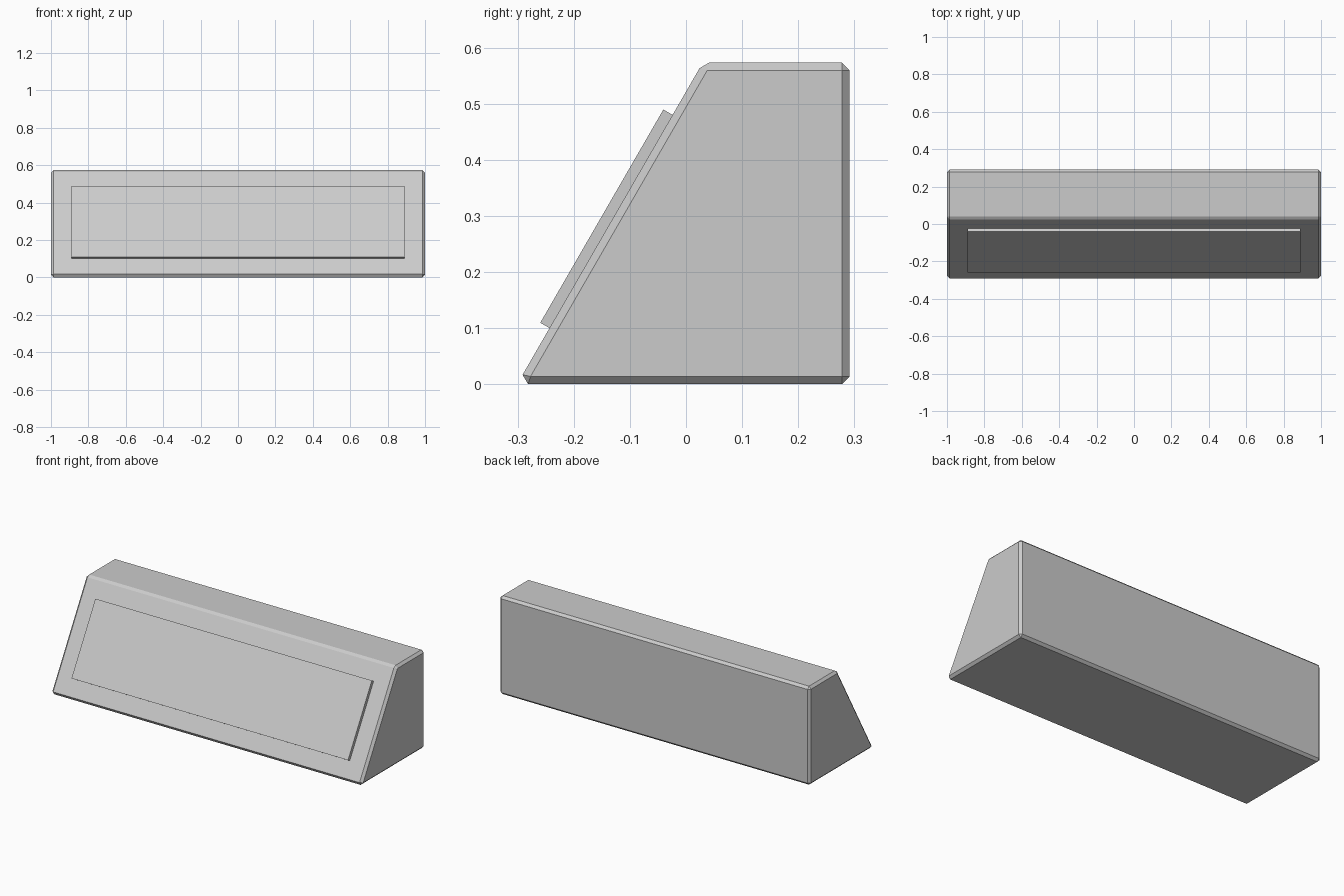
import bpy, bmesh

if "Cube" in bpy.data.objects:
    bpy.data.objects.remove(bpy.data.objects["Cube"])

SLOPE = 3 ** 0.5          # front face leans back at 60 degrees
TOE = -0.301              # y where the front slope meets the ground


def prism(name, profile, half_width, bevel=0.0):
    """Extrude a (y, z) profile along x, optionally chamfering every edge."""
    bm = bmesh.new()
    base = bm.faces.new([bm.verts.new((-half_width, y, z)) for y, z in profile])
    ext = bmesh.ops.extrude_face_region(bm, geom=[base])
    verts = [v for v in ext["geom"] if isinstance(v, bmesh.types.BMVert)]
    bmesh.ops.translate(bm, verts=verts, vec=(2 * half_width, 0, 0))
    bmesh.ops.recalc_face_normals(bm, faces=bm.faces[:])
    if bevel:
        bmesh.ops.bevel(bm, geom=bm.edges[:], offset=bevel, offset_type='WIDTH',
                        segments=1, profile=0.5, affect='EDGES')
    bmesh.ops.recalc_face_normals(bm, faces=bm.faces[:])
    mesh = bpy.data.meshes.new(name)
    bm.to_mesh(mesh)
    bm.free()
    obj = bpy.data.objects.new(name, mesh)
    bpy.context.collection.objects.link(obj)
    return obj


def on_slope(z, out):
    """Point on the front slope at height z, pushed out along its normal."""
    return (TOE + z / SLOPE - out * SLOPE / 2, z + out / 2)


# wedge-shaped body with chamfered edges
TOP = 0.573
prism("body", [(TOE, 0), (0.2915, 0), (0.2915, TOP), on_slope(TOP, 0)], 1.0, 0.0195)

# raised panel on the sloped front
prism("front_panel", [on_slope(0.10, -0.005), on_slope(0.48, -0.005),
                      on_slope(0.48, 0.019), on_slope(0.10, 0.019)], 0.89)
